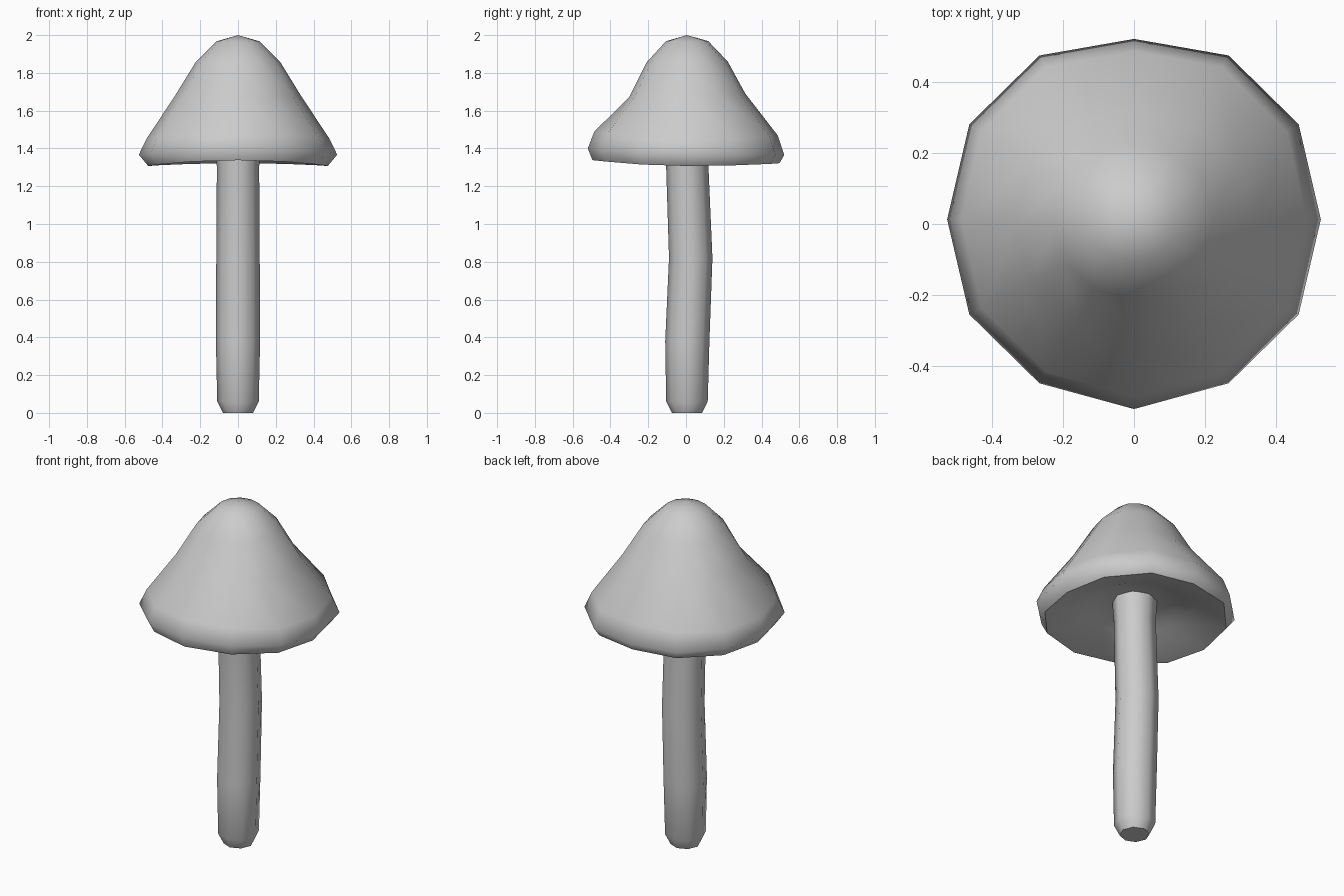
import bpy, bmesh, math

if "Cube" in bpy.data.objects:
    bpy.data.objects.remove(bpy.data.objects["Cube"])


def loft(name, rings, cap_top=None):
    """Skin a stack of point rings, closing both ends."""
    bm = bmesh.new()
    loops = [[bm.verts.new(p) for p in ring] for ring in rings]
    n = len(loops[0])
    for a, b in zip(loops, loops[1:]):
        for i in range(n):
            j = (i + 1) % n
            bm.faces.new((a[i], a[j], b[j], b[i]))
    if cap_top:
        tip = bm.verts.new(cap_top)
        for i in range(n):
            bm.faces.new((loops[0][(i + 1) % n], loops[0][i], tip))
    else:
        bm.faces.new(loops[0])
    bm.faces.new(loops[-1])
    bmesh.ops.recalc_face_normals(bm, faces=bm.faces)
    me = bpy.data.meshes.new(name)
    bm.to_mesh(me)
    bm.free()
    ob = bpy.data.objects.new(name, me)
    bpy.context.collection.objects.link(ob)
    bpy.ops.object.select_all(action='DESELECT')
    ob.select_set(True)
    bpy.context.view_layer.objects.active = ob
    bpy.ops.object.shade_smooth_by_angle(angle=math.radians(65))
    return ob


# Cap: 12 sides; radius and height differ between the x sides and the y sides
# (radius at x, radius at y, z at x, z at front, z at back)
cap_profile = [
    (0.112, 0.112, 1.968, 1.968, 1.968),
    (0.222, 0.215, 1.86, 1.855, 1.86),
    (0.333, 0.308, 1.68, 1.67, 1.69),
    (0.485, 0.485, 1.45, 1.49, 1.47),
    (0.525, 0.52, 1.367, 1.40, 1.365),
    (0.475, 0.495, 1.307, 1.338, 1.322),
    (0.43, 0.44, 1.322, 1.342, 1.332),
    (0.27, 0.27, 1.385, 1.39, 1.39),
    (0.22, 0.22, 1.41, 1.41, 1.41),
    (0.09, 0.09, 1.43, 1.43, 1.43),
]


def cap_ring(rx, ry, zx, zf, zb):
    pts = []
    for k in range(12):
        a = k * math.pi / 6
        c, s = math.cos(a), math.sin(a)
        bulge = 1.0 if k % 3 == 0 else 1.02
        w = s * s
        r = (rx * (1 - w) + ry * w) * bulge
        z = zx * (1 - w) + (zf if s < 0 else zb) * w
        y_shift = 0.013 * (k % 6 != 3) if rx > 0.4 else 0.006
        pts.append((r * c, r * s + y_shift, z))
    return pts


loft("cap", [cap_ring(*row) for row in cap_profile], cap_top=(0, 0.005, 2.0))

# Stem: 8 sides, gently bowed towards the back
stem_profile = [  # radius, y centre, z
    (0.08, 0.005, 0.0), (0.11, 0.005, 0.06), (0.117, 0.007, 0.38),
    (0.115, 0.025, 0.82), (0.112, 0.007, 1.3), (0.12, 0.005, 1.44),
]
loft("stem", [[(r * math.cos(k * math.pi / 4), y + r * math.sin(k * math.pi / 4), z)
               for k in range(8)] for r, y, z in stem_profile])
